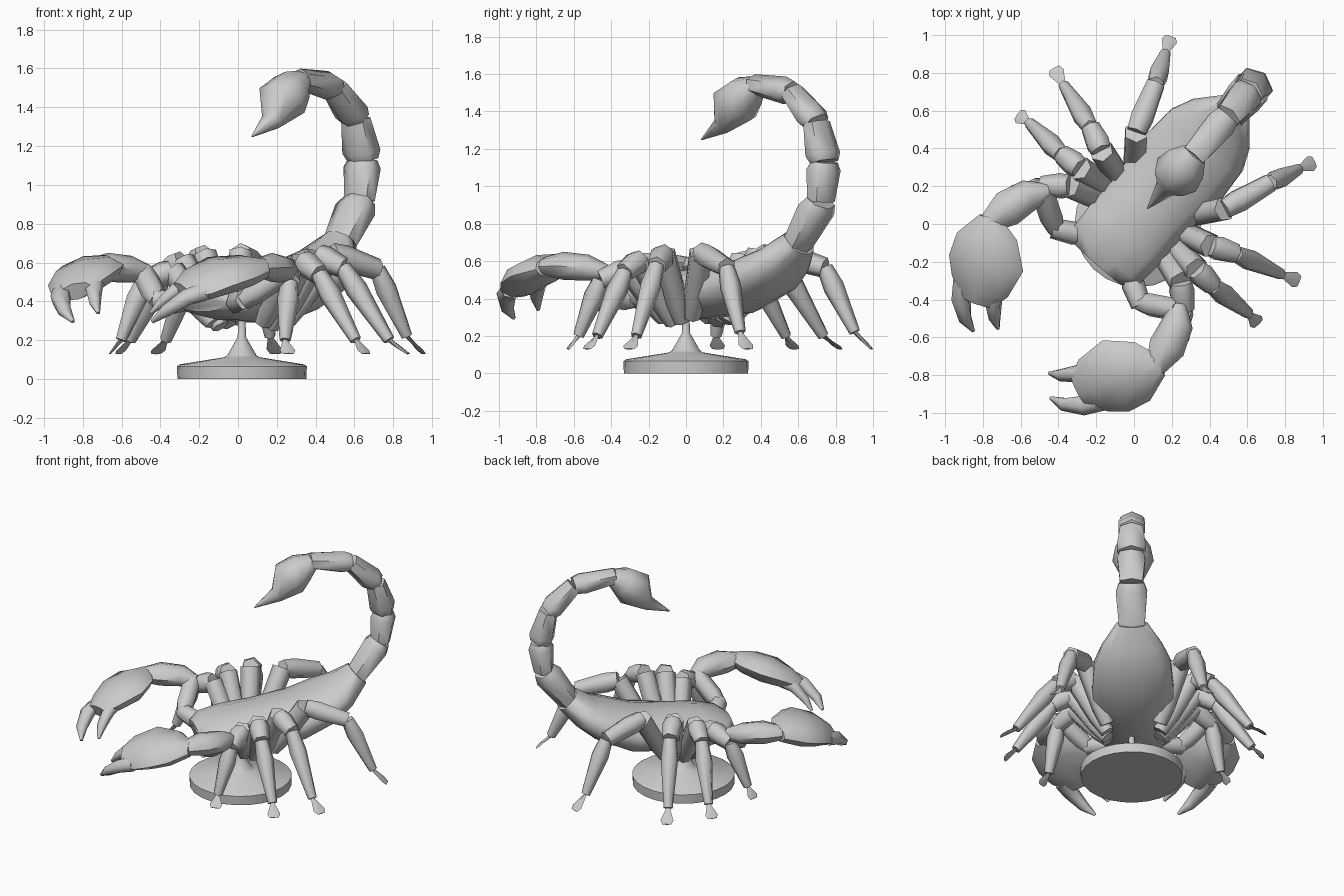
import bpy, bmesh, math
from mathutils import Vector

if "Cube" in bpy.data.objects:
    bpy.data.objects.remove(bpy.data.objects["Cube"])

A = math.radians(49)                       # heading of the body axis
U = Vector((math.cos(A), math.sin(A), 0))  # towards the tail
V = Vector((math.sin(A), -math.cos(A), 0)) # towards the right side
Z = Vector((0, 0, 1))

grey = bpy.data.materials.new("stone grey")
grey.diffuse_color = (0.6, 0.6, 0.6, 1)
grey.use_nodes = True
grey.node_tree.nodes["Principled BSDF"].inputs["Base Color"].default_value = grey.diffuse_color


def finish(name, bm, angle=50):
    bmesh.ops.recalc_face_normals(bm, faces=bm.faces)
    me = bpy.data.meshes.new(name)
    bm.to_mesh(me)
    bm.free()
    me.materials.append(grey)
    ob = bpy.data.objects.new(name, me)
    bpy.context.collection.objects.link(ob)
    bpy.ops.object.select_all(action='DESELECT')
    ob.select_set(True)
    bpy.context.view_layer.objects.active = ob
    bpy.ops.object.shade_smooth_by_angle(angle=math.radians(angle))
    return ob


def loft(name, stations, sides=8, side=1, up=(0, 0, 1), turn=0.0, angle=50):
    """Skin rings along (u, v, z, half width, half height) stations."""
    def world(p):
        return U * p[0] + V * p[1] * side + Z * p[2]
    pts = [world(s) for s in stations]
    upv = world(up)
    bm = bmesh.new()
    rings = []
    for i, (p, s) in enumerate(zip(pts, stations)):
        t = (pts[min(i + 1, len(pts) - 1)] - pts[max(i - 1, 0)]).normalized()
        w = t.cross(upv).normalized()
        h = w.cross(t)
        ring = []
        for k in range(sides):
            a = 2 * math.pi * (k + turn) / sides
            ring.append(bm.verts.new(p + w * math.cos(a) * s[3] + h * math.sin(a) * s[4]))
        rings.append(ring)
    for a, b in zip(rings, rings[1:]):
        for k in range(sides):
            j = (k + 1) % sides
            bm.faces.new((a[k], a[j], b[j], b[k]))
    bm.faces.new(rings[0])
    bm.faces.new(rings[-1])
    return finish(name, bm, angle)


def limb(name, a, b, r0, r1, side=1, mid=1.15):
    """Straight limb piece, slightly swollen near its start."""
    a, b = Vector(a), Vector(b)
    c = a.lerp(b, 0.3)
    loft(name, [(*a, r0 * .8, r0 * .8), (*c, r0 * mid, r0 * mid), (*b, r1, r1)],
         6, side, up=(0.3, 0.2, 1), turn=.5, angle=65)


# Display stand: disc, cone and post turned as one profile
bm = bmesh.new()
profile = [(.332, 0), (.335, .065), (.32, .075), (.09, .112), (.075, .122), (.022, .215), (.016, .36)]
N = 24
rings = [[bm.verts.new((.02 + r * math.cos(2 * math.pi * k / N), r * math.sin(2 * math.pi * k / N), z))
          for k in range(N)] for r, z in profile]
for a, b in zip(rings, rings[1:]):
    for k in range(N):
        bm.faces.new((a[k], a[(k + 1) % N], b[(k + 1) % N], b[k]))
bm.faces.new(rings[0])
bm.faces.new(rings[-1])
finish("stand", bm, 40)

# Body, from head to tail root
loft("body", [(-.285, 0, .40, .17, .055), (-.22, 0, .41, .24, .09), (-.08, 0, .42, .25, .12),
              (.12, 0, .425, .245, .14), (.38, 0, .455, .275, .14), (.58, 0, .535, .258, .128),
              (.69, 0, .60, .205, .105), (.80, 0, .70, .105, .085)], sides=12, turn=.5, angle=60)

# Tail segments: the first two widen upwards, the rest taper
joints = [(.79, .69), (.955, .92), (.98, 1.13), (.925, 1.34), (.755, 1.505), (.48, 1.545)]
widths = [.118, .105, .108, .10, .093]
for i, w in enumerate(widths):
    (u0, z0), (u1, z1) = joints[i], joints[i + 1]
    f = .8 if i < 2 else .2
    e0, e1 = (.82, .8) if i < 2 else (.82, .78)
    st = [(u0, 0, z0, w * e0, w * e0 * .78),
          (u0 + (u1 - u0) * f, 0, z0 + (z1 - z0) * f, w, w * .8),
          (u1, 0, z1, w * e1, w * e1 * .76)]
    loft(f"tail_segment_{i + 1}", st, sides=6, up=(1, 0, .5), turn=.5, angle=65)

# Stinger bulb and hooked point
loft("stinger", [(.50, 0, 1.54, .065, .055), (.425, 0, 1.50, .115, .10), (.345, 0, 1.435, .135, .13),
                 (.26, 0, 1.325, .06, .05), (.11, 0, 1.25, .004, .004)], up=(1, 0, .5), angle=60)

# Legs: root, first knee, second knee, ankle, foot tip in (u, v, z)
legs = {
    "back": [(.19, .17, .30), (.375, .31, .645), (.635, .40, .565), (.79, .467, .22), (.876, .505, .13)],
    "rear_middle": [(.12, .17, .28), (.18, .385, .64), (.235, .51, .575), (.31, .763, .20), (.345, .86, .13)],
    "front_middle": [(.06, .17, .27), (.035, .41, .61), (.026, .53, .54), (.04, .77, .20), (.033, .845, .13)],
    "front": [(.0, .17, .29), (-.07, .39, .56), (-.17, .50, .50), (-.275, .56, .20), (-.305, .61, .13)],
}
for label, (root, k1, k2, ankle, tip) in legs.items():
    for side, hand in ((1, "right"), (-1, "left")):
        n = f"{hand}_{label}_leg"
        limb(n + "_thigh", root, k1, .058, .066, side, mid=1.1)
        limb(n + "_knee", k1, k2, .072, .055, side, mid=.95)
        limb(n + "_shin", k2, ankle, .055, .03, side, mid=1.05)
        loft(n + "_foot", [(*ankle, .012, .012), (*Vector(ankle).lerp(Vector(tip), .75), .042, .006),
                           (*tip, .03, .004)], 4, side)

# Pincer arms and claws
for side, hand in ((1, "right"), (-1, "left")):
    n = hand + "_pincer"
    limb(n + "_root", (-.22, .16, .39), (-.30, .31, .41), .055, .055, side)
    limb(n + "_lower_arm", (-.30, .29, .40), (-.19, .475, .54), .055, .062, side)
    loft(n + "_upper_arm", [(-.17, .46, .54, .045, .045), (-.25, .52, .565, .085, .07),
                            (-.38, .56, .575, .098, .075), (-.50, .585, .57, .055, .05)], 8, side)
    roll = (0, .3, 1)
    loft(n + "_hand", [(-.47, .60, .57, .06, .05), (-.56, .545, .56, .165, .075),
                       (-.67, .455, .535, .208, .085), (-.785, .40, .485, .165, .07),
                       (-.855, .365, .45, .10, .045)], 8, side, roll)
    loft(n + "_outer_finger", [(-.82, .48, .45, .06, .052), (-.90, .43, .42, .055, .045),
                               (-.965, .345, .35, .038, .032), (-.985, .27, .295, .01, .01)],
         6, side, roll, .5, 65)
    loft(n + "_inner_finger", [(-.74, .33, .50, .055, .048), (-.80, .29, .47, .048, .04),
                               (-.86, .23, .40, .034, .028), (-.89, .18, .34, .01, .01)],
         6, side, roll, .5, 65)
